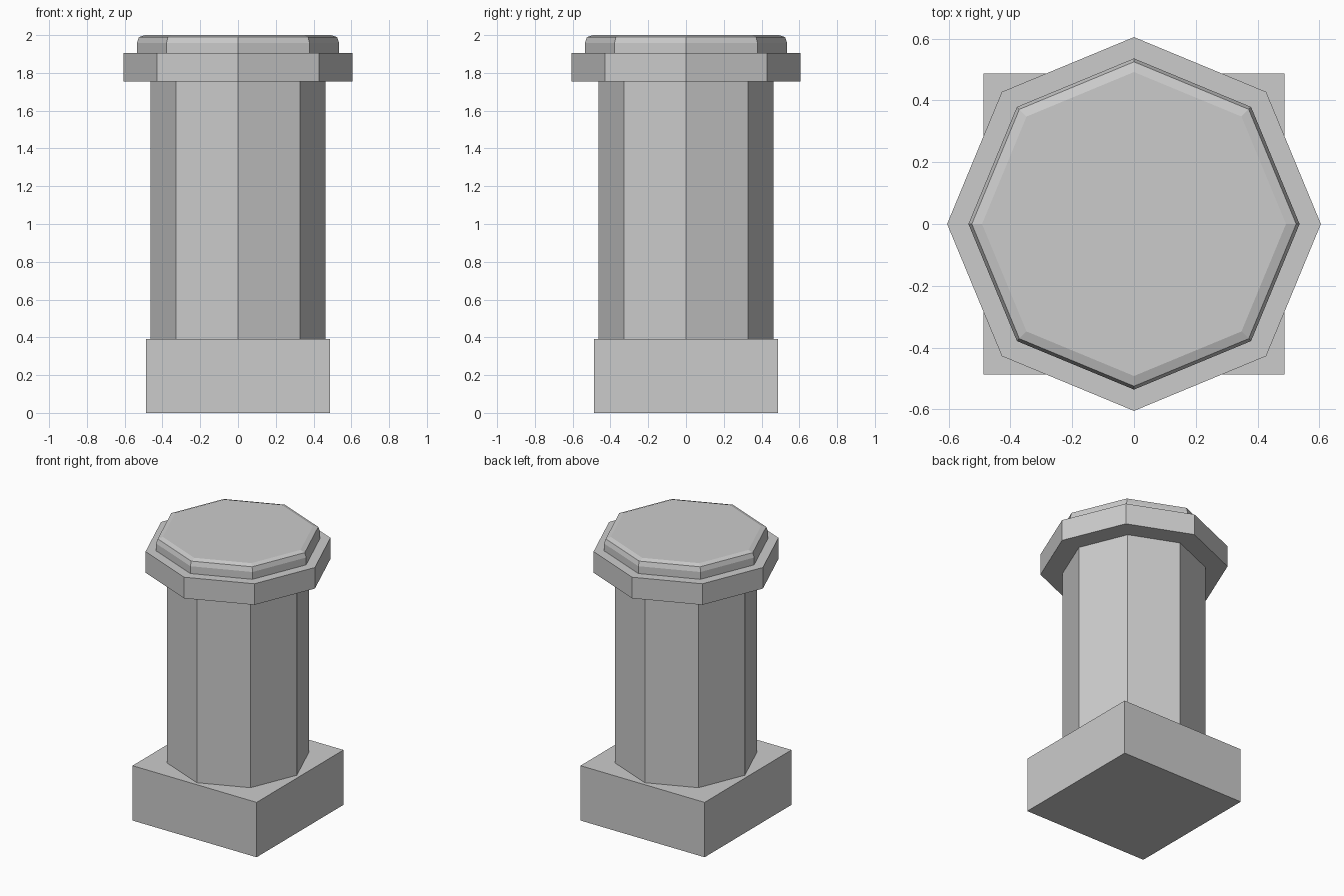
import bpy, bmesh
from math import sin, cos, pi

if "Cube" in bpy.data.objects:
    bpy.data.objects.remove(bpy.data.objects["Cube"])


def prism(name, sides, rings, turn=0.0):
    """Closed solid from stacked polygon rings given as (radius, height)."""
    bm = bmesh.new()
    loops = []
    for r, z in rings:
        loops.append([bm.verts.new((r * cos(turn + 2 * pi * i / sides),
                                    r * sin(turn + 2 * pi * i / sides), z))
                      for i in range(sides)])
    for low, high in zip(loops, loops[1:]):
        for i in range(sides):
            j = (i + 1) % sides
            bm.faces.new((low[i], low[j], high[j], high[i]))
    bm.faces.new(loops[0][::-1])
    bm.faces.new(loops[-1])
    mesh = bpy.data.meshes.new(name)
    bm.to_mesh(mesh)
    bm.free()
    obj = bpy.data.objects.new(name, mesh)
    bpy.context.collection.objects.link(obj)
    return obj


# Square plinth
prism("plinth", 4, [(0.488 * 2 ** 0.5, 0), (0.488 * 2 ** 0.5, 0.39)], pi / 4)

# Octagonal shaft, corners on the axes
prism("shaft", 8, [(0.463, 0.39), (0.463, 1.755)])

# Wide overhanging collar
prism("collar", 8, [(0.605, 1.755), (0.605, 1.905)])

# Top slab with a rounded-off rim
prism("top_slab", 8, [(0.536, 1.905), (0.536, 1.957), (0.525, 1.989), (0.492, 2.0)])
